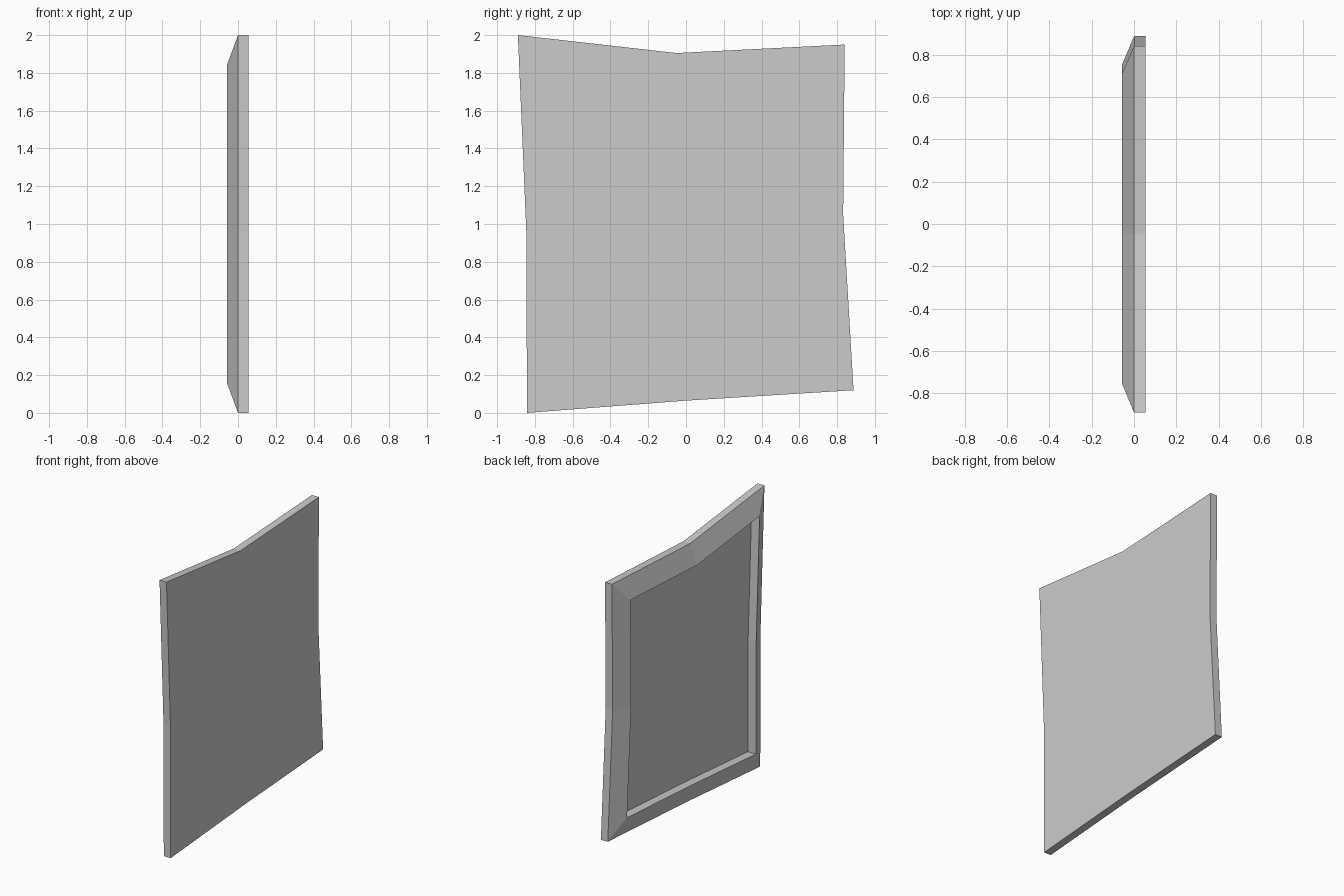
import bpy, bmesh

if "Cube" in bpy.data.objects:
    bpy.data.objects.remove(bpy.data.objects["Cube"])

# Crooked panel outline as (y, z), corners and edge midpoints
OUTLINE = [(-0.89, 2.0), (-0.05, 1.905), (0.84, 1.95), (0.832, 1.05),
           (0.887, 0.12), (0.0, 0.065), (-0.842, 0.0), (-0.845, 0.95)]
INSET = 0.846  # scale of the inner opening about the panel centre

# Successive rings from front face to recessed floor: (x, scale)
RINGS = [(0.055, 1.0), (0.0, 1.0), (-0.057, INSET), (0.007, INSET)]


def add_ring(bm, x, s):
    return [bm.verts.new((x, y * s, 1 + (z - 1) * s)) for y, z in OUTLINE]


bm = bmesh.new()
rings = [add_ring(bm, x, s) for x, s in RINGS]

# Outer side, sloped frame border and recess walls
n = len(OUTLINE)
for a, b in zip(rings, rings[1:]):
    for i in range(n):
        j = (i + 1) % n
        bm.faces.new((a[i], a[j], b[j], b[i]))

# Flat outer face and recessed floor
bm.faces.new(rings[0])
bm.faces.new(rings[-1])
bmesh.ops.recalc_face_normals(bm, faces=bm.faces)

mesh = bpy.data.meshes.new("framed_panel")
bm.to_mesh(mesh)
bm.free()
panel = bpy.data.objects.new("framed_panel", mesh)
bpy.context.collection.objects.link(panel)
